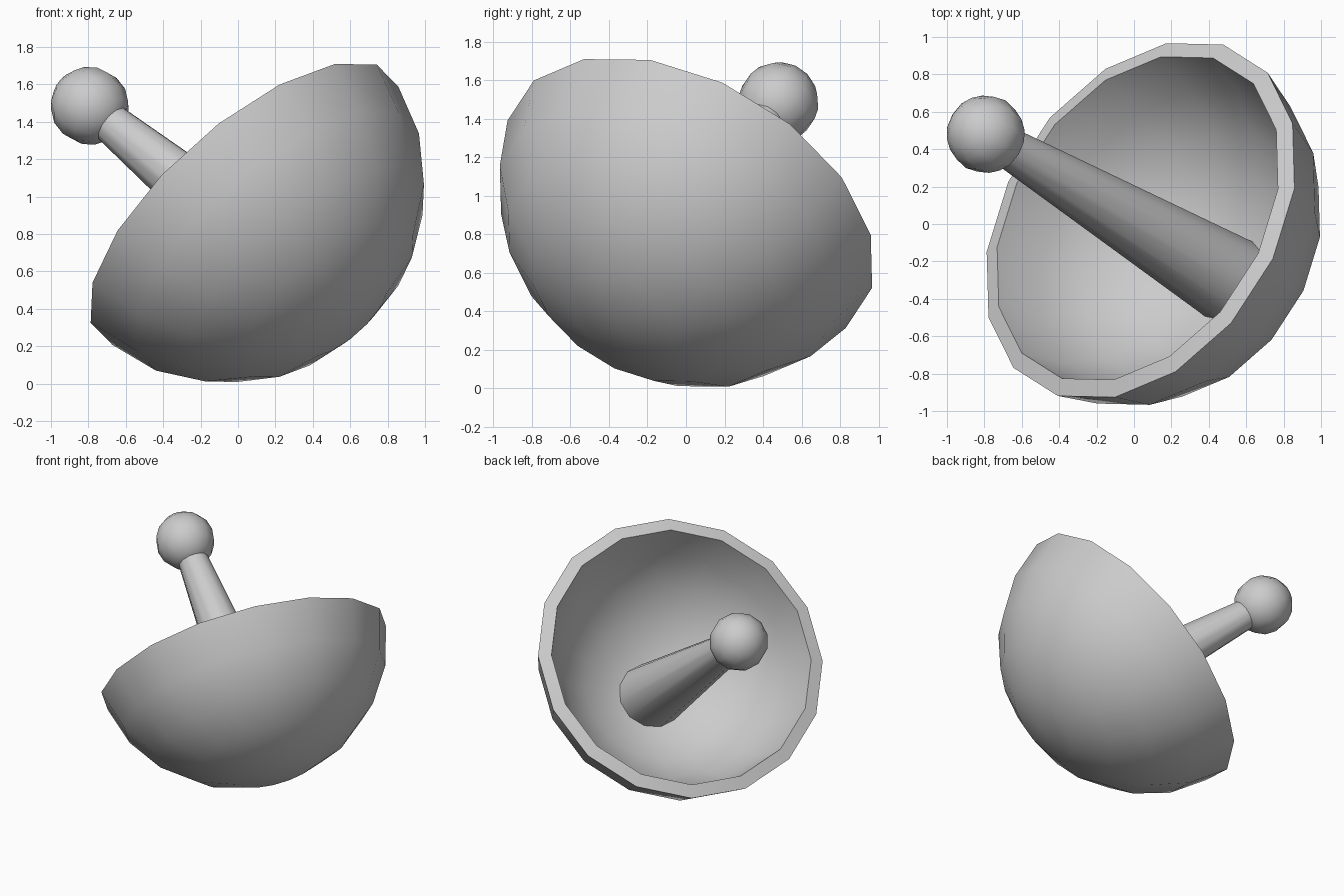
import bpy, bmesh, math
from mathutils import Vector, Matrix

if "Cube" in bpy.data.objects:
    bpy.data.objects.remove(bpy.data.objects["Cube"])


def frame(origin, z_axis, x_hint):
    """Matrix whose local z follows z_axis and local x lies near x_hint."""
    z = Vector(z_axis).normalized()
    x = Vector(x_hint)
    x = (x - x.dot(z) * z).normalized()
    return Matrix.Translation(origin) @ Matrix((x, z.cross(x), z)).transposed().to_4x4()


def finish(name, bm, matrix):
    bmesh.ops.recalc_face_normals(bm, faces=bm.faces)
    mesh = bpy.data.meshes.new(name)
    bm.to_mesh(mesh)
    bm.free()
    mesh.transform(matrix)
    ob = bpy.data.objects.new(name, mesh)
    bpy.context.collection.objects.link(ob)
    bpy.ops.object.select_all(action='DESELECT')
    bpy.context.view_layer.objects.active = ob
    ob.select_set(True)
    return ob


def smooth():
    bpy.ops.object.shade_smooth_by_angle(angle=math.radians(40))


# Bowl: a faceted spherical cap with 16 sides, thickened inwards
R, H, SIDES, RINGS = 1.061, 0.15, 16, 5
rim_centre = Vector((0.035, 0.02, 0.956))
bowl_axis = Vector((-0.608, 0.403, 0.685)).normalized()
bm = bmesh.new()
start = math.asin(H / R)
rings = []
for k in range(RINGS):
    a = start + (math.pi / 2 - start) * k / RINGS
    rings.append([bm.verts.new((R * math.cos(a) * math.cos(t), R * math.cos(a) * math.sin(t),
                                H - R * math.sin(a)))
                  for t in (2 * math.pi * i / SIDES for i in range(SIDES))])
apex = bm.verts.new((0, 0, H - R))
for i in range(SIDES):
    j = (i + 1) % SIDES
    for up, low in zip(rings, rings[1:]):
        bm.faces.new((up[i], low[i], low[j], up[j]))
    bm.faces.new((rings[-1][i], apex, rings[-1][j]))
# make the normals point out of the bowl
bmesh.ops.recalc_face_normals(bm, faces=bm.faces)
bm.faces.ensure_lookup_table()
flip = bm.faces[0].normal.dot(bm.faces[0].calc_center_median() - Vector((0, 0, H))) < 0
mesh_matrix = frame(rim_centre, bowl_axis, (0.825, 0.17, 0.633))
bowl = finish("bowl", bm, mesh_matrix)
if flip:
    bowl.data.flip_normals()
mod = bowl.modifiers.new("wall", 'SOLIDIFY')
mod.thickness = 0.096
mod.offset = -1
bpy.ops.object.modifier_apply(modifier=mod.name)
smooth()

# Handle: tapered rod standing on the bowl's inner bottom
ball_centre = Vector((-0.793, 0.48, 1.485))
foot = Vector((0.54, -0.315, 0.39))
axis = ball_centre - foot
bm = bmesh.new()
bmesh.ops.create_cone(bm, cap_ends=True, segments=12, radius1=0.24, radius2=0.096,
                      depth=axis.length)
finish("handle", bm, frame((ball_centre + foot) / 2, axis, (0, 0, 1)))
smooth()

# Knob: ball on the end of the rod
bm = bmesh.new()
bmesh.ops.create_uvsphere(bm, u_segments=12, v_segments=8, radius=0.21)
finish("knob", bm, frame(ball_centre, axis, (0, 0, 1)))
smooth()
